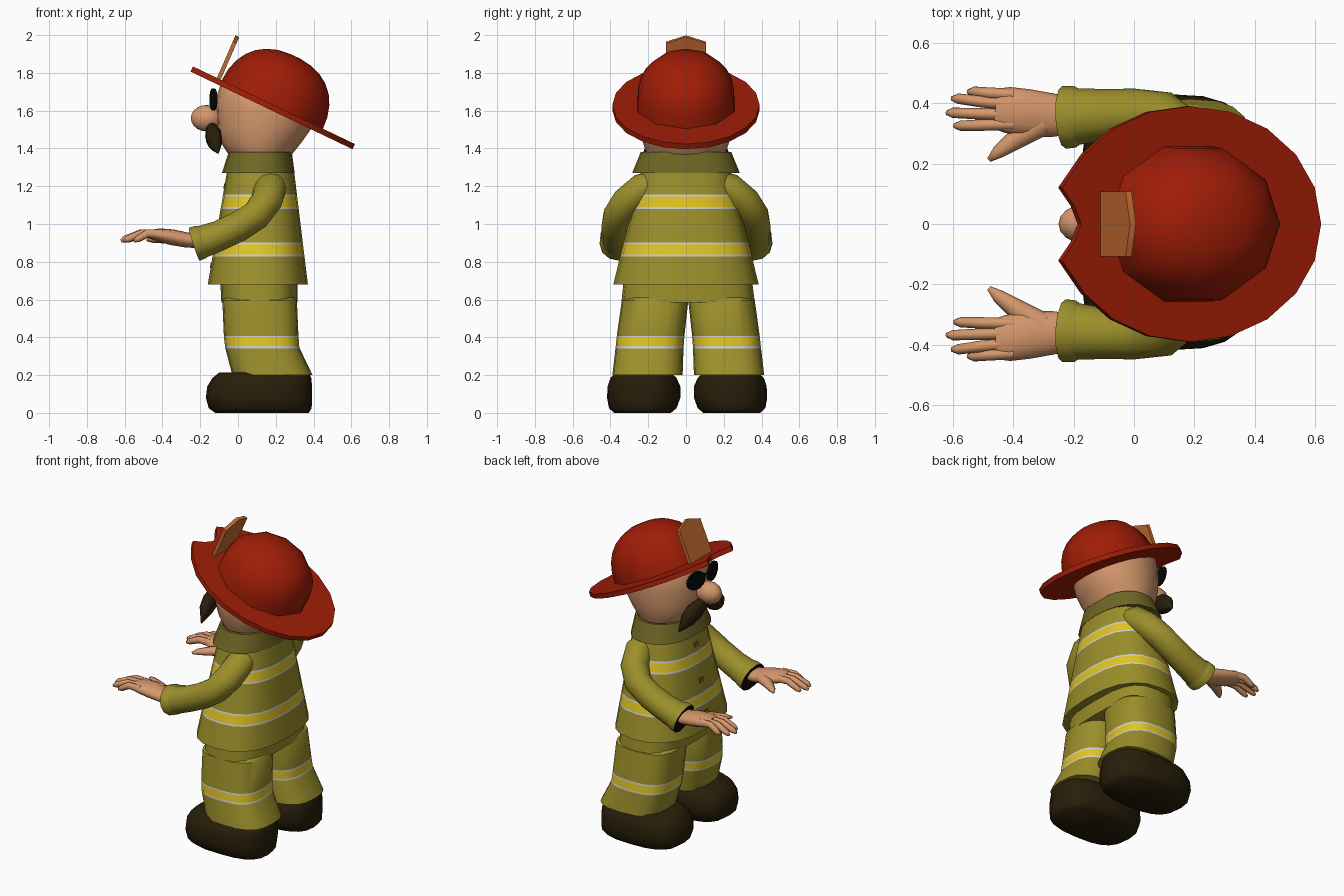
import bpy, bmesh, math
from mathutils import Vector, Matrix

if "Cube" in bpy.data.objects:
    bpy.data.objects.remove(bpy.data.objects["Cube"])


def material(name, r, g, b):
    m = bpy.data.materials.new(name)
    m.diffuse_color = (r, g, b, 1)
    m.use_nodes = True
    m.node_tree.nodes["Principled BSDF"].inputs["Base Color"].default_value = m.diffuse_color
    return m


SKIN = material("skin", 0.66, 0.31, 0.15)
OLIVE = material("olive cloth", 0.33, 0.275, 0.024)
DARK_OLIVE = material("dark olive", 0.16, 0.135, 0.018)
YELLOW = material("yellow stripe", 0.76, 0.56, 0.018)
SILVER = material("silver edging", 0.62, 0.62, 0.60)
RED = material("helmet red", 0.35, 0.012, 0.002)
BADGE = material("badge brown", 0.55, 0.15, 0.032)
BOOT = material("dark brown", 0.021, 0.013, 0.003)
BLACK = material("black", 0.003, 0.003, 0.003)


def finish(name, bm, mats, angle=40):
    bmesh.ops.recalc_face_normals(bm, faces=bm.faces)
    me = bpy.data.meshes.new(name)
    for f in bm.faces:
        f.smooth = True
    bm.to_mesh(me)
    bm.free()
    for m in mats:
        me.materials.append(m)
    me.set_sharp_from_angle(angle=math.radians(angle))
    ob = bpy.data.objects.new(name, me)
    bpy.context.collection.objects.link(ob)
    return ob


def skin_rings(bm, rings):
    """Bridge point rings and cap both ends; returns the cap faces."""
    vs = [[bm.verts.new(p) for p in r] for r in rings]
    n = len(vs[0])
    for a, b in zip(vs, vs[1:]):
        for i in range(n):
            bm.faces.new((a[i], a[(i + 1) % n], b[(i + 1) % n], b[i]))
    return bm.faces.new(vs[0]), bm.faces.new(vs[-1])


def loft(name, levels, mats, n=20, power=2.3, bands=(), angle=40):
    """Stack of superellipses: levels are (z, x0, x1, y0, y1); bands are striped heights."""
    levels = [tuple(l) for l in levels]
    cuts = [z for lo, hi in bands for z in (lo, lo + 0.011, hi - 0.011, hi)]
    for z in cuts:
        for i in range(len(levels) - 1):
            a, b = levels[i], levels[i + 1]
            if a[0] < z < b[0]:
                t = (z - a[0]) / (b[0] - a[0])
                levels.insert(i + 1, tuple(p + (q - p) * t for p, q in zip(a, b)))
                break
    rings = []
    for z, x0, x1, y0, y1 in levels:
        ring = []
        for i in range(n):
            a = 2 * math.pi * i / n
            c, s = math.cos(a), math.sin(a)
            px = math.copysign(abs(c) ** (2 / power), c)
            py = math.copysign(abs(s) ** (2 / power), s)
            ring.append(((x0 + x1) / 2 + px * (x1 - x0) / 2,
                         (y0 + y1) / 2 + py * (y1 - y0) / 2, z))
        rings.append(ring)
    bm = bmesh.new()
    skin_rings(bm, rings)
    for f in bm.faces:
        z = f.calc_center_median().z
        for lo, hi in bands:
            if lo < z < hi and len(f.verts) == 4:
                f.material_index = 1 if lo + 0.011 < z < hi - 0.011 else 2
    return finish(name, bm, mats, angle)


def tube(name, pts, mats, s=1, n=12, end_mat=0, angle=45):
    """Tapered tube through (x, y, z, half_width, half_height); s = -1 mirrors in y."""
    bm = bmesh.new()
    P = [Vector(p[:3]) for p in pts]
    rings = []
    for i, p in enumerate(pts):
        t = (P[min(i + 1, len(P) - 1)] - P[max(i - 1, 0)]).normalized()
        side = Vector((0, 0, 1)).cross(t).normalized()
        up = t.cross(side)
        ring = []
        for k in range(n):
            a = 2 * math.pi * k / n
            q = P[i] + side * math.cos(a) * p[3] + up * math.sin(a) * p[4]
            ring.append((q.x, q.y * s, q.z))
        rings.append(ring)
    skin_rings(bm, rings)[1].material_index = end_mat
    return finish(name, bm, mats, angle)


def prism(name, outline, depth, mat, matrix, angle=40):
    """Flat outline in local xy, thickness along local z, then placed by matrix."""
    bm = bmesh.new()
    skin_rings(bm, [[matrix @ Vector((x, y, h)) for x, y in outline]
                    for h in (-depth / 2, depth / 2)])
    return finish(name, bm, [mat], angle)


def ball(name, center, radii, mat, seg=16):
    bm = bmesh.new()
    m = Matrix.Translation(center) @ Matrix.Diagonal((*radii, 1))
    bmesh.ops.create_uvsphere(bm, u_segments=seg, v_segments=seg // 2 + 2, radius=1, matrix=m)
    return finish(name, bm, [mat], 80)


CLOTH = [OLIVE, YELLOW, SILVER]

# Jacket, clasps and collar
loft("jacket", [(0.68, -0.16, 0.37, -0.385, 0.385), (1.28, -0.058, 0.297, -0.238, 0.238)],
     CLOTH, power=2.5, bands=[(0.828, 0.902), (1.08, 1.156)])
for z in (0.78, 0.98, 1.2):
    x = -0.16 + (z - 0.68) * 0.17
    prism("clasp", [(-0.014, -0.018), (0.014, -0.018), (0.014, 0.018), (-0.014, 0.018)], 0.008,
          DARK_OLIVE, Matrix.Translation((x, 0, z)) @ Matrix.Rotation(math.radians(-80), 4, 'Y'))
loft("collar", [(1.27, -0.085, 0.30, -0.285, 0.285), (1.38, -0.05, 0.285, -0.24, 0.24),
                (1.381, -0.035, 0.27, -0.225, 0.225), (1.34, -0.03, 0.265, -0.22, 0.22)], [DARK_OLIVE])

# Trousers: pelvis and two legs; boots
loft("pelvis", [(0.585, -0.088, 0.316, -0.342, 0.364), (0.70, -0.094, 0.316, -0.33, 0.35)],
     [OLIVE], power=3)
for s in (1, -1):
    def leg(z, x0, x1, a, b, dy=0.012):
        ya, yb = sorted((s * a + dy, s * b + dy))
        return (z, x0, x1, ya, yb)
    loft("trouser_leg", [leg(0.2, -0.03, 0.395, 0.03, 0.402), leg(0.345, -0.068, 0.325, 0.025, 0.385),
                         leg(0.41, -0.075, 0.32, 0.02, 0.378), leg(0.595, -0.083, 0.312, 0.0, 0.352),
                         leg(0.61, -0.07, 0.30, 0.0, 0.33)],
         CLOTH, power=2.8, bands=[(0.342, 0.408)])
    dy = 0.012 if s > 0 else 0
    loft("boot", [leg(0, -0.12, 0.375, 0.08, 0.38, dy), leg(0.025, -0.155, 0.39, 0.05, 0.408, dy),
                  leg(0.08, -0.17, 0.392, 0.03, 0.418, dy), leg(0.14, -0.163, 0.392, 0.03, 0.415, dy),
                  leg(0.185, -0.135, 0.388, 0.05, 0.40, dy), leg(0.213, -0.10, 0.375, 0.08, 0.37, dy)],
         [BOOT], power=2.7, angle=60)

# Arms: sleeve, cuff, hand with fingers and thumb
for s in (1, -1):
    tube("sleeve", [(0.175, 0.15, 1.215, 0.07, 0.07), (0.172, 0.23, 1.19, 0.085, 0.08),
                    (0.15, 0.31, 1.12, 0.085, 0.082), (0.095, 0.358, 1.045, 0.082, 0.08),
                    (0.0, 0.366, 0.985, 0.082, 0.08), (-0.1, 0.362, 0.938, 0.085, 0.08),
                    (-0.2, 0.355, 0.902, 0.095, 0.086)], [OLIVE], s)
    tube("cuff", [(-0.175, 0.355, 0.911, 0.088, 0.08), (-0.195, 0.355, 0.905, 0.102, 0.09),
                  (-0.232, 0.353, 0.893, 0.104, 0.092)], [OLIVE, BLACK], s, end_mat=1)
    tube("palm", [(-0.19, 0.358, 0.912, 0.06, 0.04), (-0.27, 0.36, 0.915, 0.072, 0.04),
                  (-0.35, 0.367, 0.93, 0.079, 0.042), (-0.42, 0.378, 0.942, 0.076, 0.035),
                  (-0.46, 0.382, 0.945, 0.066, 0.024)], [SKIN], s, angle=70)
    for y0, tip_x, tip_y in ((0.428, -0.55, 0.438), (0.395, -0.603, 0.415),
                             (0.362, -0.62, 0.368), (0.33, -0.595, 0.325)):
        mx, my = (-0.41 + tip_x) / 2, (y0 + tip_y) / 2
        tube("finger", [(-0.40, y0, 0.945, 0.02, 0.026), (mx, my, 0.95, 0.019, 0.022),
                        (tip_x + 0.02, tip_y, 0.92, 0.017, 0.018),
                        (tip_x, tip_y, 0.91, 0.008, 0.008)], [SKIN], s, n=8, angle=80)
    tube("thumb", [(-0.30, 0.335, 0.925, 0.042, 0.036), (-0.385, 0.285, 0.925, 0.035, 0.028),
                   (-0.45, 0.238, 0.92, 0.022, 0.02), (-0.48, 0.212, 0.915, 0.008, 0.008)],
         [SKIN], s, n=8, angle=80)

# Head, nose, moustache and glasses
loft("head", [(1.33, -0.02, 0.26, -0.19, 0.19), (1.38, -0.058, 0.295, -0.21, 0.21),
              (1.43, -0.09, 0.335, -0.228, 0.228), (1.5, -0.11, 0.385, -0.24, 0.24),
              (1.6, -0.115, 0.41, -0.245, 0.245), (1.68, -0.112, 0.40, -0.235, 0.235),
              (1.745, -0.09, 0.37, -0.19, 0.19)], [SKIN], power=2.05, angle=60)
ball("nose", (-0.165, 0, 1.56), (0.085, 0.064, 0.07), SKIN)
for s in (1, -1):
    tube("moustache", [(-0.135, -0.01, 1.515, 0.02, 0.022), (-0.138, 0.035, 1.495, 0.034, 0.045),
                       (-0.13, 0.10, 1.465, 0.044, 0.062), (-0.12, 0.16, 1.43, 0.038, 0.052),
                       (-0.105, 0.225, 1.375, 0.004, 0.004)], [BOOT], s, n=10, angle=70)
    lens = [(0.058 * math.cos(a), 0.072 * math.sin(a))
            for a in (2 * math.pi * i / 16 for i in range(16))]
    prism("lens", lens, 0.014, BLACK, Matrix.Translation((-0.13, 0.084 * s, 1.66))
          @ Matrix.Rotation(math.radians(-12 * s), 4, 'Z') @ Matrix.Rotation(math.radians(90), 4, 'Y'))
tube("glasses_bridge", [(-0.13, -0.04, 1.665, 0.007, 0.009), (-0.13, 0.04, 1.665, 0.007, 0.009)],
     [BLACK], n=6)

# Helmet: tilted dome and notched brim
tilt = Matrix.Translation((0.18, 0, 1.617)) @ Matrix.Rotation(math.radians(25.6), 4, 'Y')
brim = []
for i in range(20):
    if i == 10:
        brim += [(-0.425, 0.06), (-0.40, 0), (-0.425, -0.06)]
    else:
        a = math.pi * i / 10
        r = 0.495 if i in (9, 11) else 0.48
        brim.append((r * math.cos(a), 0.39 * math.sin(a)))
prism("helmet_brim", brim, 0.03, RED, tilt)
bm = bmesh.new()
rings = []
for k in range(8):
    e = math.pi / 2 * k / 7.3
    w, h = math.cos(e) ** 0.86, math.sin(e) ** 0.86
    rings.append([tilt @ Vector((-0.005 + 0.298 * w * math.cos(a),
                                 0.27 * w * math.sin(a), 0.298 * h))
                  for a in (2 * math.pi * i / 10 for i in range(10))])
skin_rings(bm, rings)
finish("helmet_dome", bm, [RED], 60)

# Front badge plate with a peaked top (local x runs up the plate)
up = Vector((0.107, 0, 0.245)).normalized()
across = Vector((0, 1, 0))
m = Matrix((up, across, up.cross(across))).transposed().to_4x4()
m.translation = (-0.112, 0, 1.745)
prism("helmet_badge", [(0, -0.107), (0.235, -0.107), (0.272, 0), (0.235, 0.107), (0, 0.107)],
      0.022, BADGE, m)
